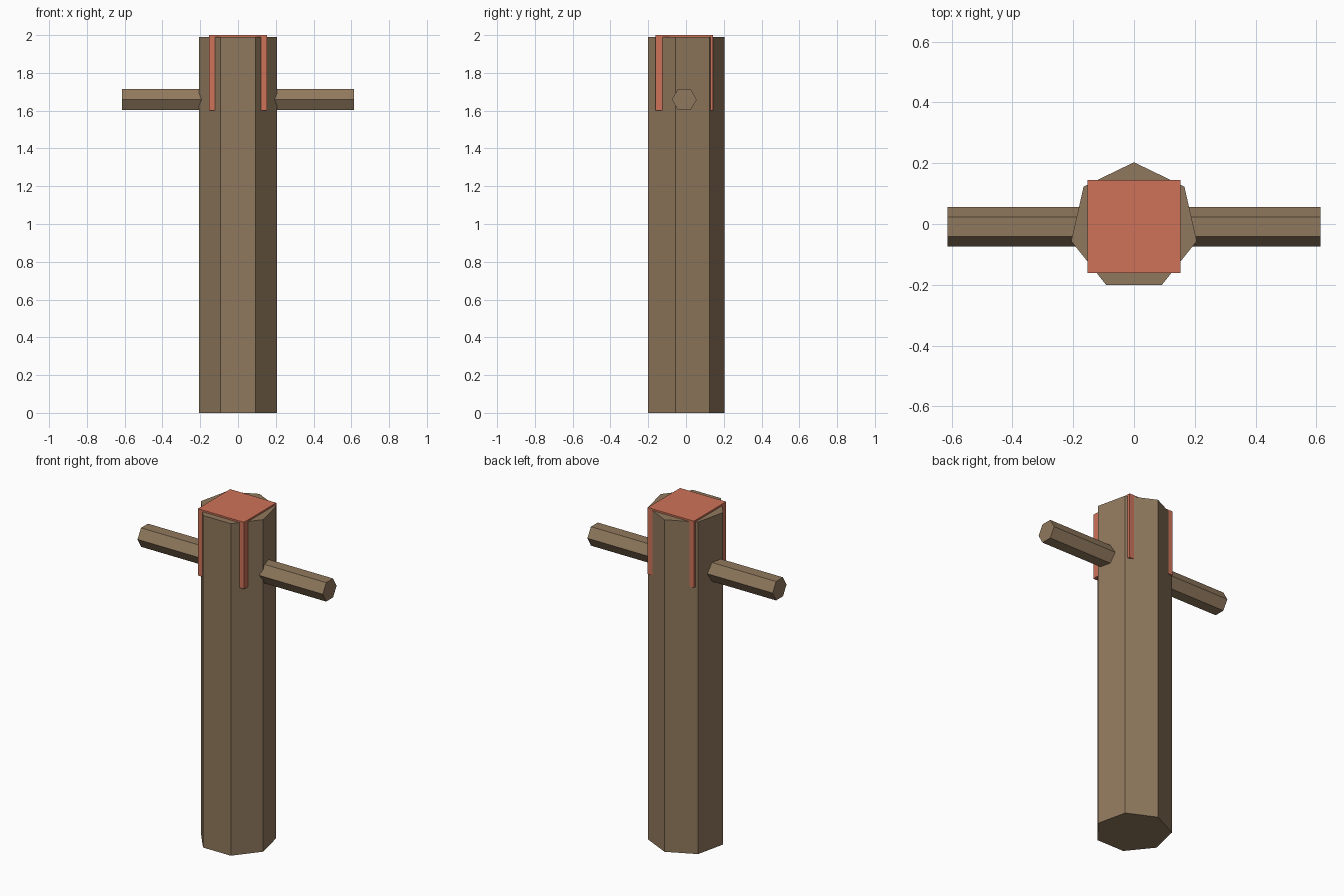
import bpy
from math import pi

if "Cube" in bpy.data.objects:
    bpy.data.objects.remove(bpy.data.objects["Cube"])

CY = -0.009  # shared axis of the post, crossbar and cap


def material(name, color):
    m = bpy.data.materials.new(name)
    m.diffuse_color = color
    m.use_nodes = True
    m.node_tree.nodes["Principled BSDF"].inputs["Base Color"].default_value = m.diffuse_color
    return m


wood = material("wood", (0.28, 0.19, 0.11, 1))
red = material("red", (0.62, 0.17, 0.10, 1))


def finish(name, mat):
    ob = bpy.context.object
    ob.name = name
    bpy.ops.object.transform_apply(location=False, rotation=True, scale=True)
    ob.data.materials.append(mat)


# Seven-sided post, one corner pointing to the back
bpy.ops.mesh.primitive_cylinder_add(vertices=7, radius=0.212, depth=1.99,
                                    location=(0, CY, 0.995))
finish("post", wood)

# Six-sided crossbar through the post, flat on top and bottom
bpy.ops.mesh.primitive_cylinder_add(vertices=6, radius=0.0655, depth=1.228,
                                    location=(0, CY, 1.659),
                                    rotation=(pi / 2, 0, pi / 2))
bar = bpy.context.object
bar.rotation_euler = (0, pi / 2, 0)
finish("crossbar", wood)

# Red square cap whose corners break through the post
bpy.ops.mesh.primitive_cube_add(size=1, location=(0, CY, 1.8))
bpy.context.object.scale = (0.306, 0.306, 0.4)
finish("cap_block", red)
